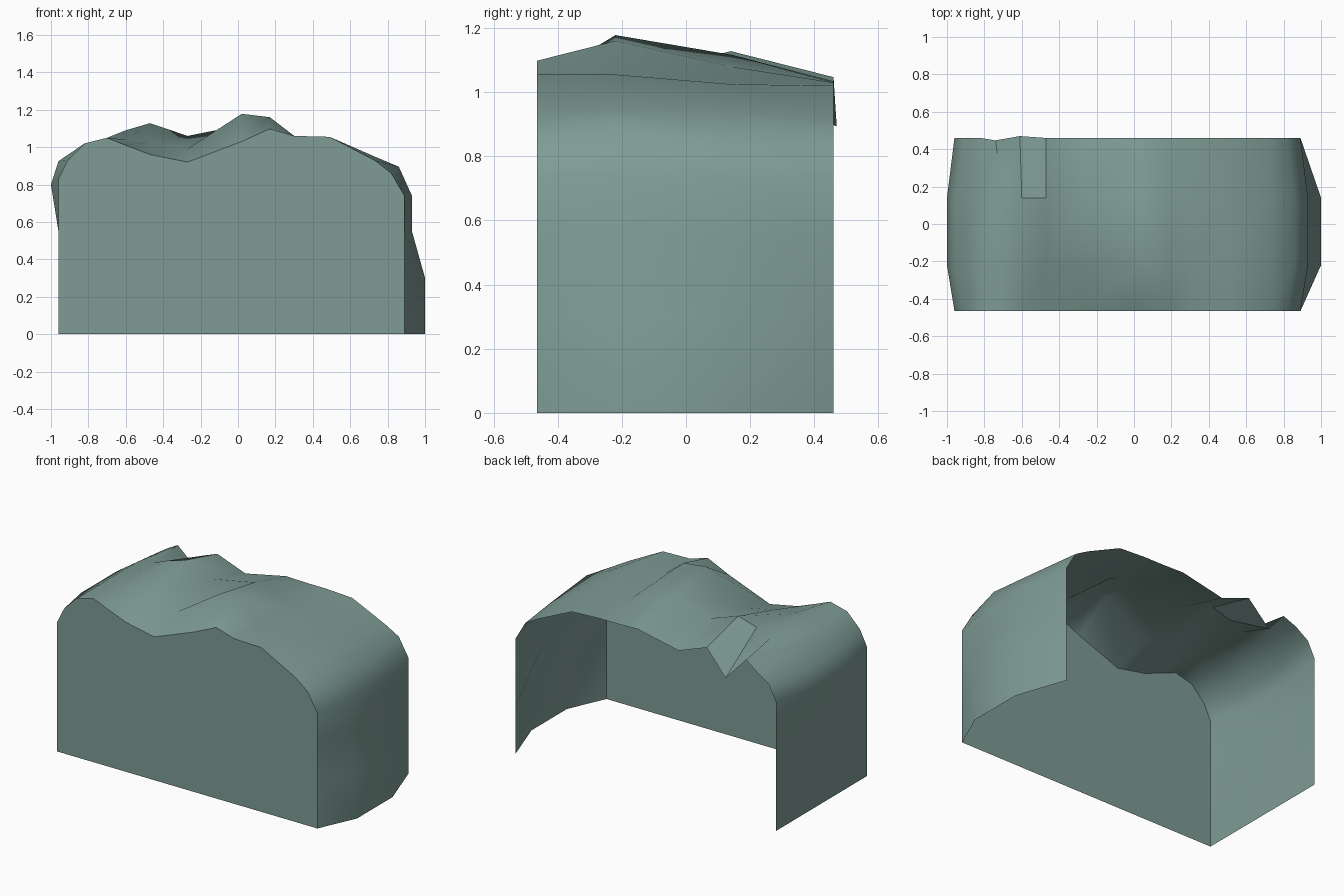
import bpy, bmesh, math

if "Cube" in bpy.data.objects:
    bpy.data.objects.remove(bpy.data.objects["Cube"])

mat = bpy.data.materials.new("grey_green")
mat.diffuse_color = (0.21, 0.33, 0.30, 1)
mat.use_nodes = True
mat.node_tree.nodes["Principled BSDF"].inputs["Base Color"].default_value = mat.diffuse_color


def make(name, verts, faces, angle=40):
    mesh = bpy.data.meshes.new(name)
    mesh.from_pydata(verts, [], faces)
    mesh.materials.append(mat)
    mesh.update()
    ob = bpy.data.objects.new(name, mesh)
    bpy.context.collection.objects.link(ob)
    bpy.ops.object.select_all(action='DESELECT')
    ob.select_set(True)
    bpy.context.view_layer.objects.active = ob
    bpy.ops.object.shade_smooth_by_angle(angle=math.radians(angle))
    return ob


# Side profiles: straight at the shell's ends, bulging in the middle
end_left = [(-.96, 0), (-.96, .55), (-.96, .83), (-.91, .93)]
mid_left = [(-.96, 0), (-.96, .55), (-1, .80), (-.96, .925)]
end_right = [(.82, .86), (.89, .74), (.89, .55), (.89, .30), (.89, 0)]
mid_right = [(.86, .895), (.93, .74), (.93, .55), (1, .30), (1, 0)]
mid_right_b = [(.855, .865)] + mid_right[1:]

# Undulating roof heights at shared x stations, one list per y row
xs = [-.82, -.70, -.60, -.47, -.27, .02, .17, .30, .49, .73]
rows = [
    (-.465, end_left, [1.02, 1.05, 1.01, .96, .92, 1.03, 1.098, 1.06, 1.055, .93], end_right),
    (-.22, mid_left, [1.02, 1.05, 1.04, 1.03, .99, 1.178, 1.16, 1.06, 1.055, .95], mid_right),
    (.14, mid_left, [1.02, 1.05, 1.09, 1.128, 1.06, 1.117, 1.08, 1.03, 1.025, .94], mid_right_b),
    (.46, end_left, [.99, 1.035, .89, 1.047, .974, 1.034, 1.03, 1.03, 1.02, .91], end_right),
]
grid = [[(x, y, z) for x, z in left + list(zip(xs, top)) + right]
        for y, left, top, right in rows]

# Notch torn into the rear edge
grid[3][5] = (-.74, .447, 1.035)
grid[3][6] = (-.61, .47, .893)

# Roof and side walls as one skin
n = len(grid[0])
verts = [v for row in grid for v in row]
faces = [(r * n + c, (r + 1) * n + c, (r + 1) * n + c + 1, r * n + c + 1)
         for r in range(len(grid) - 1) for c in range(n - 1)]
skin = make("roof_and_side_walls", verts, faces)
bm = bmesh.new()
bm.from_mesh(skin.data)
if sum(f.normal.z for f in bm.faces) < 0:
    bmesh.ops.reverse_faces(bm, faces=bm.faces)
bm.to_mesh(skin.data)
bm.free()

# Flat front wall closing the front row; the back and bottom stay open
make("front_wall", grid[0], [tuple(reversed(range(n)))])
